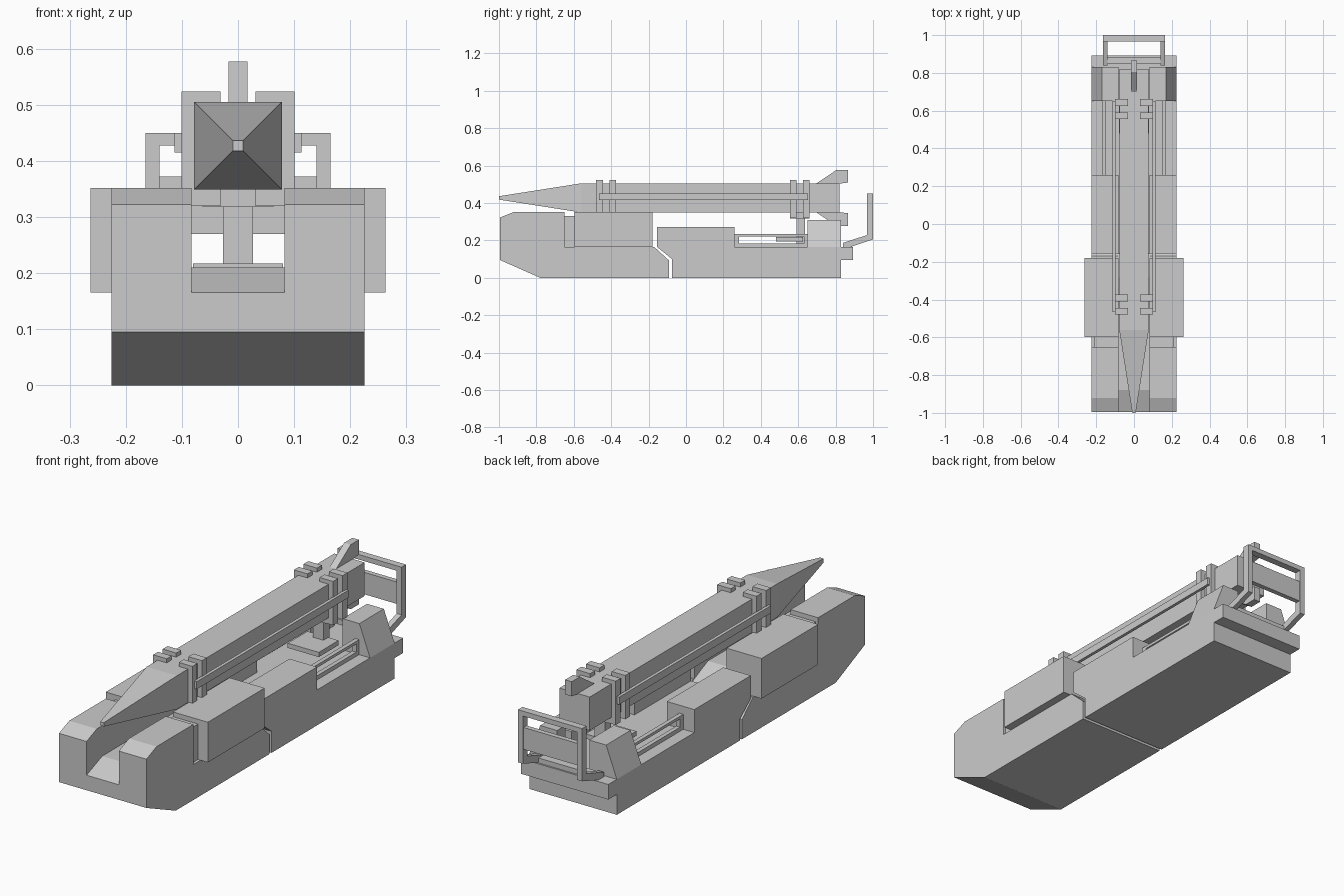
import bpy, bmesh

if "Cube" in bpy.data.objects:
    bpy.data.objects.remove(bpy.data.objects["Cube"])


def mesh_object(name, bm):
    bmesh.ops.recalc_face_normals(bm, faces=bm.faces[:])
    me = bpy.data.meshes.new(name)
    bm.to_mesh(me)
    bm.free()
    ob = bpy.data.objects.new(name, me)
    bpy.context.collection.objects.link(ob)
    return ob


def prism(name, profile, a, b, axis='x'):
    """Extrude a (y, z) profile along x, or an (x, z) profile along y."""
    bm = bmesh.new()
    place = (lambda p, t: (t, p[0], p[1])) if axis == 'x' else (lambda p, t: (p[0], t, p[1]))
    f = bm.faces.new([bm.verts.new(place(p, a)) for p in profile])
    ext = bmesh.ops.extrude_face_region(bm, geom=[f])
    move = (b - a, 0, 0) if axis == 'x' else (0, b - a, 0)
    bmesh.ops.translate(bm, vec=move, verts=[v for v in ext['geom'] if isinstance(v, bmesh.types.BMVert)])
    return mesh_object(name, bm)


def box(name, x, y, z):
    return prism(name, [(y[0], z[0]), (y[1], z[0]), (y[1], z[1]), (y[0], z[1])], x[0], x[1])


def mirrored(ob):
    ob.modifiers.new("mirror", 'MIRROR')
    return ob


W, C = 0.225, 0.083   # hull half width, centre channel half width

# Front hull: channel floor, side pods and outer armour boxes
prism("front_hull_floor", [(-0.995, 0.095), (-0.78, 0), (-0.09, 0), (-0.09, 0.092), (-0.165, 0.158),
                           (-0.18, 0.165), (-0.28, 0.21), (-0.88, 0.21), (-0.995, 0.165)], -C, C)
mirrored(prism("front_hull_side", [(-0.995, 0.095), (-0.78, 0), (-0.09, 0), (-0.09, 0.092), (-0.17, 0.165),
                                   (-0.65, 0.165), (-0.65, 0.352), (-0.92, 0.352), (-0.995, 0.322)], C, W))
mirrored(box("pod_neck", (C, 0.212), (-0.65, -0.595), (0.165, 0.33)))
mirrored(box("side_box", (C, 0.263), (-0.597, -0.18), (0.165, 0.352)))

# Rear hull: deck, raised blocks, bumper and rear pods
prism("rear_hull", [(-0.155, 0.165), (-0.075, 0.1), (-0.075, 0), (0.83, 0),
                    (0.83, 0.165)], -W, W)
mirrored(box("mid_block", (C, W), (-0.155, 0.26), (0.165, 0.272)))
box("rear_bumper", (-W, W), (0.83, 0.893), (0.095, 0.165))
mirrored(prism("rear_pod", [(C, 0.165), (W, 0.165), (0.17, 0.31), (C, 0.31)], 0.65, 0.83, 'y'))

# Deck guard rails
for i, z in enumerate(((0.165, 0.184), (0.222, 0.235))):
    mirrored(box(f"deck_rail_{i}", (0.148, 0.168), (0.26, 0.65), z))
for i, y in enumerate(((0.26, 0.284), (0.63, 0.65))):
    mirrored(box(f"deck_rail_post_{i}", (0.148, 0.168), y, (0.184, 0.222)))

# Missile support
box("support_plate", (-0.08, 0.08), (0.48, 0.625), (0.195, 0.217))
box("support_post", (-0.027, 0.027), (0.59, 0.635), (0.165, 0.33))
box("support_head", (-0.063, 0.063), (0.555, 0.66), (0.318, 0.35))

# Missile: square body with tapered nose, built from square sections
bm = bmesh.new()
rings = []
for y, r in ((-1.0, 0.009), (-0.56, 0.078), (0.82, 0.078)):
    rings.append([bm.verts.new((sx * r, y, 0.427 + sz * r))
                  for sx, sz in ((-1, -1), (1, -1), (1, 1), (-1, 1))])
for p, q in zip(rings, rings[1:]):
    for i in range(4):
        j = (i + 1) % 4
        bm.faces.new((p[i], p[j], q[j], q[i]))
bm.faces.new(rings[0])
bm.faces.new(rings[-1])
mesh_object("missile_body", bm)

# Top and bottom tail fins
fin = [(0.695, 0.076), (0.805, 0.15), (0.865, 0.15), (0.865, 0.082), (0.82, 0.076)]
for label, s in (("top", 1), ("bottom", -1)):
    prism(f"{label}_fin", [(y, 0.427 + s * z) for y, z in fin], -0.017, 0.017)

# Launch rails and gripping clamps
mirrored(box("launch_rail", (0.098, 0.113), (-0.465, 0.652), (0.415, 0.45)))
for i, (y, low) in enumerate(((-0.48, 0.35), (-0.41, 0.35), (0.555, 0.32), (0.625, 0.32))):
    ys = (y, y + 0.036)
    mirrored(box(f"clamp_side_{i}", (0.078, 0.101), ys, (low, 0.524)))
    mirrored(box(f"clamp_top_{i}", (0.031, 0.078), ys, (0.504, 0.524)))
    mirrored(box(f"clamp_bottom_{i}", (0.031, 0.083), ys, (0.32, 0.35)))

# Rear frame: bent side arms, cross bars and panel
mirrored(prism("frame_arm", [(0.84, 0.165), (0.88, 0.165), (1.0, 0.205), (1.0, 0.45), (0.967, 0.45),
                             (0.967, 0.228), (0.84, 0.187)], 0.14, 0.165))
box("frame_top_bar", (-0.14, 0.14), (0.967, 1.0), (0.427, 0.45))
box("frame_panel", (-0.14, 0.14), (0.972, 0.995), (0.27, 0.372))
box("frame_base_bar", (-0.14, 0.14), (0.85, 0.885), (0.165, 0.188))
